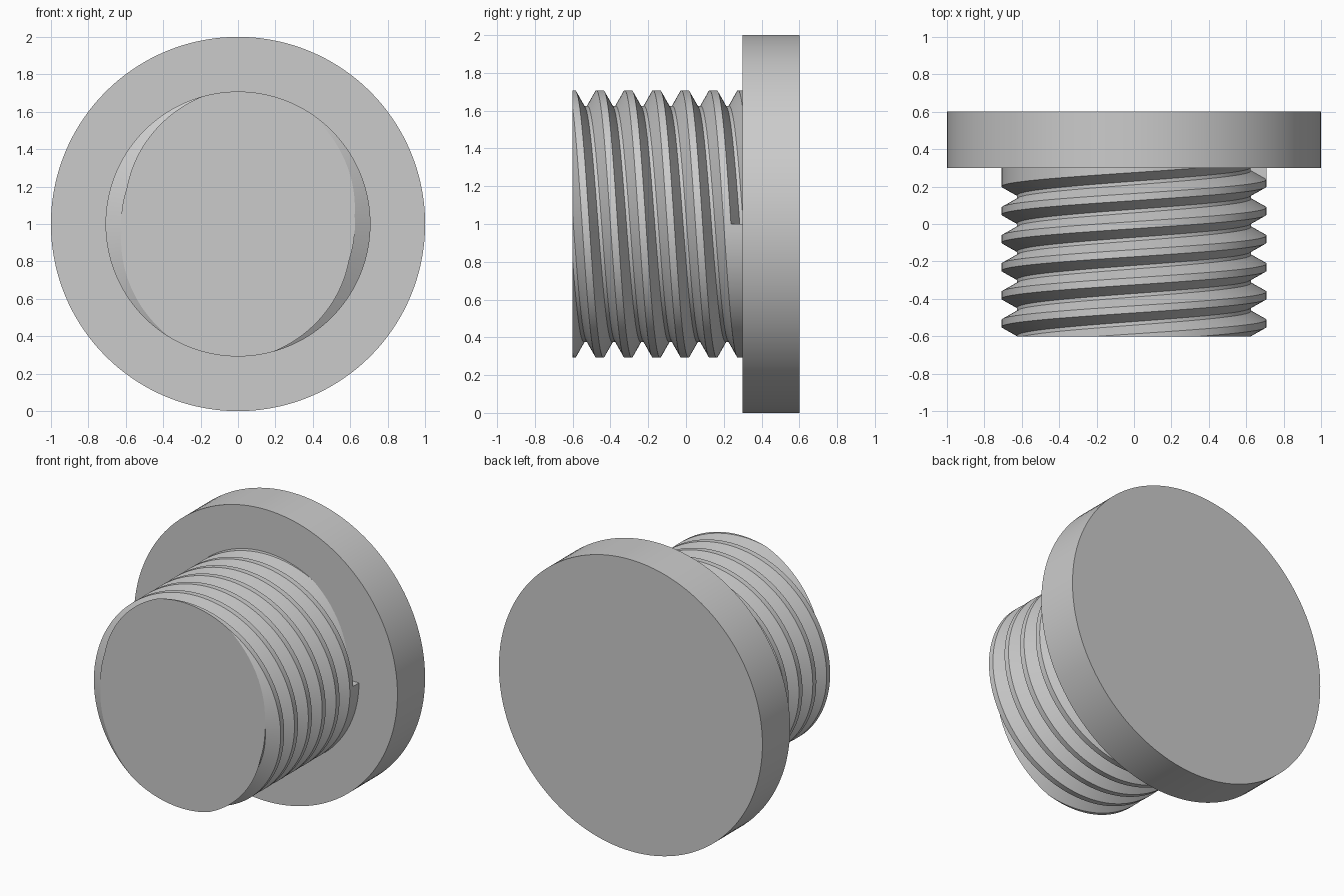
import bpy, bmesh, math
from mathutils import Matrix

if "Cube" in bpy.data.objects:
    bpy.data.objects.remove(bpy.data.objects["Cube"])

CENTRE_Z = 1.0
CREST_R, ROOT_R = 0.708, 0.625
LEAD = 0.30                 # two-start thread, pitch is half of this
STEPS = 144                 # facets per turn
END = int(STEPS * 2.75)     # step where each groove stops, next to the head
FRONT, SHOULDER, BACK = -0.6, 0.3, 0.6


def finish(bm, name):
    bmesh.ops.recalc_face_normals(bm, faces=bm.faces[:])
    mesh = bpy.data.meshes.new(name)
    bm.to_mesh(mesh)
    bm.free()
    obj = bpy.data.objects.new(name, mesh)
    bpy.context.collection.objects.link(obj)
    bpy.ops.object.select_all(action='DESELECT')
    obj.select_set(True)
    bpy.context.view_layer.objects.active = obj
    bpy.ops.object.shade_smooth_by_angle(angle=math.radians(25))
    return obj


# Head: plain disc facing along y
bm = bmesh.new()
bmesh.ops.create_cone(
    bm, cap_ends=True, segments=STEPS, radius1=1, radius2=1, depth=BACK - SHOULDER,
    matrix=Matrix.Translation((0, (BACK + SHOULDER) / 2, CENTRE_Z))
    @ Matrix.Rotation(math.pi / 2, 4, 'X'))
finish(bm, "head")

# Threaded shank: groove profile swept along two helices
bm = bmesh.new()


def column(step, start, root):
    a = 2 * math.pi * step / STEPS
    y = -0.531 + LEAD * step / STEPS
    a += start * math.pi
    profile = [(-0.056, CREST_R), (-0.0094, root), (0.0094, root),
               (0.056, CREST_R), (0.094, CREST_R)]
    return [bm.verts.new((r * math.sin(a), y + dy, CENTRE_Z + r * math.cos(a)))
            for dy, r in profile]


for start in (0, 1):
    cols = [column(i, start, ROOT_R) for i in range(-STEPS, END + 1)]
    # the repeated step makes the groove's end wall, then plain cylinder follows
    cols += [column(i, start, CREST_R) for i in range(END, END + STEPS)]
    for c, d in zip(cols, cols[1:]):
        for k in range(4):
            bm.faces.new((c[k], c[k + 1], d[k + 1], d[k]))
bmesh.ops.remove_doubles(bm, verts=bm.verts[:], dist=0.0002)

# Trim the shank flat at the shoulder and at the front, then close the front
for y, side in ((SHOULDER, 1), (FRONT, -1)):
    cut = bmesh.ops.bisect_plane(
        bm, geom=bm.verts[:] + bm.edges[:] + bm.faces[:], dist=1e-5,
        plane_co=(0, y, 0), plane_no=(0, side, 0), clear_outer=True)
rim = [e for e in bm.edges if e.is_boundary
       and all(abs(v.co.y - FRONT) < 1e-4 for v in e.verts)]
bmesh.ops.edgeloop_fill(bm, edges=rim)
finish(bm, "threaded_shank")
